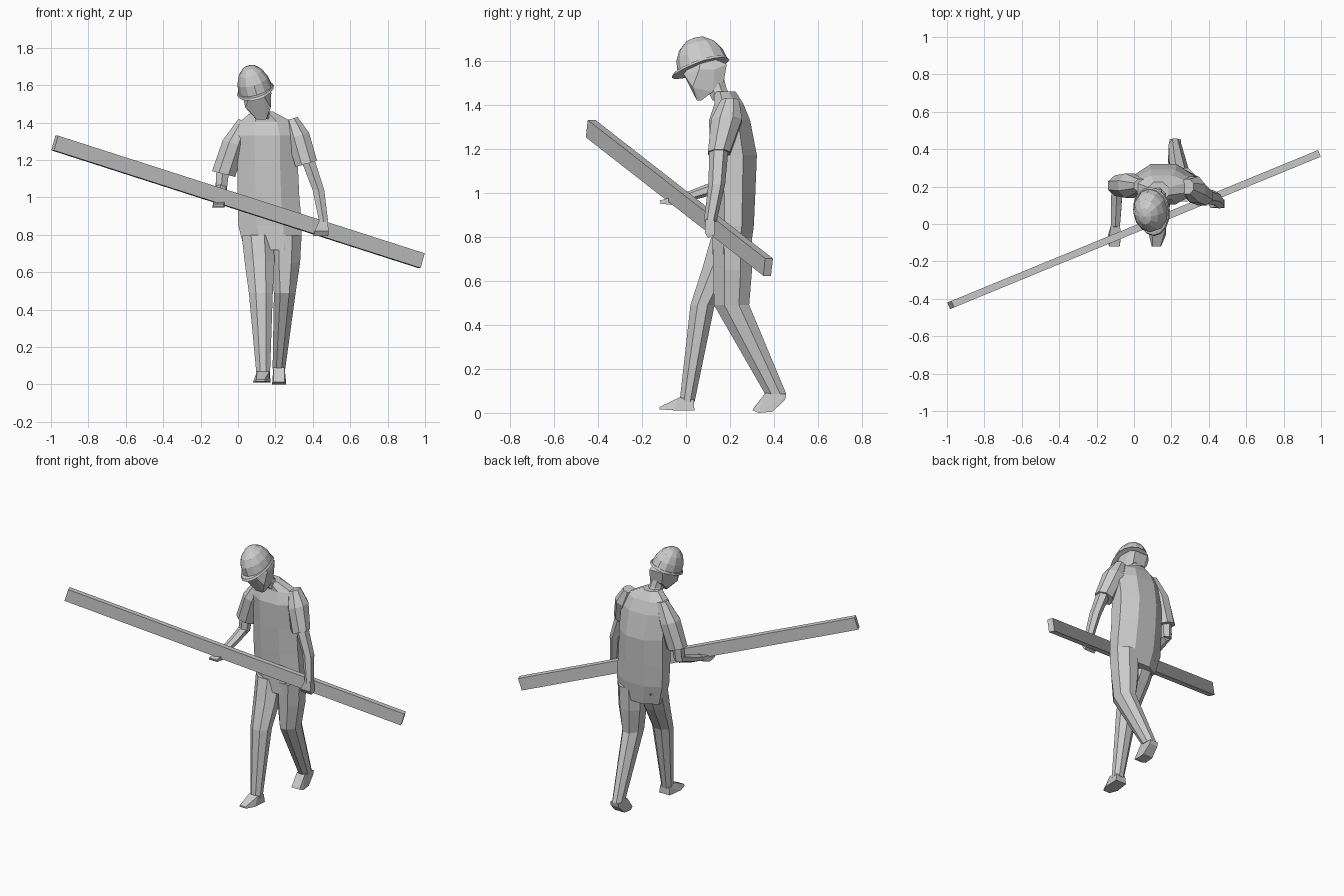
import bpy, bmesh, math
from mathutils import Vector, Matrix


def finish(name, bm):
    bmesh.ops.recalc_face_normals(bm, faces=bm.faces)
    me = bpy.data.meshes.new(name)
    bm.to_mesh(me)
    bm.free()
    ob = bpy.data.objects.new(name, me)
    bpy.context.collection.objects.link(ob)
    return ob


def tube(name, rings, u=(1, 0, 0), v=(0, 1, 0), n=8):
    """Loft n-sided rings given as (x, y, z, half width, half depth)."""
    bm = bmesh.new()
    u, v = Vector(u).normalized(), Vector(v).normalized()
    k = 1 / math.cos(math.pi / n)
    loops = []
    for x, y, z, a, b in rings:
        loops.append([bm.verts.new(Vector((x, y, z))
                      + u * a * k * math.cos((i + .5) * math.tau / n)
                      + v * b * k * math.sin((i + .5) * math.tau / n)) for i in range(n)])
    for p, q in zip(loops, loops[1:]):
        for i in range(n):
            j = (i + 1) % n
            bm.faces.new((p[i], p[j], q[j], q[i]))
    bm.faces.new(loops[0])
    bm.faces.new(loops[-1])
    return finish(name, bm)


def hull(name, spans):
    """Convex block from cross spans (x, half width, y, z)."""
    bm = bmesh.new()
    for x, w, y, z in spans:
        bm.verts.new((x - w, y, z))
        bm.verts.new((x + w, y, z))
    bmesh.ops.convex_hull(bm, input=bm.verts)
    return finish(name, bm)


# carried beam
a, b = Vector((-.98, -.433, 1.291)), Vector((.98, .373, .662))
bm = bmesh.new()
rot = (b - a).to_track_quat('X', 'Z').to_matrix().to_4x4()
bmesh.ops.create_cube(bm, size=1, matrix=Matrix.Translation((a + b) / 2) @ rot
                      @ Matrix.Diagonal(((b - a).length, .038, .082, 1)))
finish("beam", bm)

# shirt and neck
tube("torso", [(.185, .205, .72, .15, .085), (.172, .215, .85, .17, .093),
               (.162, .215, 1.0, .166, .1), (.158, .215, 1.17, .162, .107),
               (.155, .198, 1.33, .165, .093), (.15, .195, 1.405, .14, .065),
               (.13, .175, 1.46, .055, .05)])
tube("neck", [(.135, .17, 1.42, .05, .05), (.12, .14, 1.47, .043, .045),
              (.105, .115, 1.55, .045, .05)])

# trouser legs
tube("front_leg", [(.105, .2, .80, .085, .085), (.115, .15, .66, .08, .075),
                   (.122, .075, .49, .064, .055), (.135, .005, .05, .036, .034)])
tube("rear_leg", [(.255, .21, .80, .085, .09), (.252, .212, .65, .08, .088),
                  (.25, .207, .49, .058, .08), (.219, .408, .085, .034, .048)])

# shoes
hull("front_shoe", [(.135, .033, -.03, .07), (.135, .033, .036, .06), (.135, .04, .038, .01),
                    (.125, .045, -.06, .012), (.12, .025, -.12, .016), (.12, .022, -.12, .027)])
hull("rear_shoe", [(.219, .03, .36, .09), (.22, .03, .455, .085), (.22, .03, .45, .06),
                   (.22, .036, .393, .005), (.22, .038, .33, .0), (.22, .03, .302, .012),
                   (.22, .027, .31, .025)])

# sleeves
tube("right_sleeve", [(.035, .205, 1.41, .035, .035), (-.022, .205, 1.29, .062, .065),
                      (-.077, .205, 1.125, .064, .055)], u=(1, 0, -.25))
tube("left_sleeve", [(.285, .2, 1.42, .035, .04), (.322, .185, 1.33, .06, .07),
                     (.365, .15, 1.18, .06, .05)], u=(1, 0, .3))

# forearms
tube("right_upper_arm", [(-.08, .205, 1.16, .035, .035), (-.09, .195, 1.04, .03, .033)], n=6)
tube("right_forearm", [(-.09, .215, 1.06, .03, .034), (-.095, .09, 1.01, .028, .028),
                       (-.1, -.02, .975, .024, .02)], v=(0, .3, 1), n=6)
tube("left_forearm", [(.37, .15, 1.21, .037, .038), (.43, .14, 1.04, .031, .033),
                      (.458, .11, .87, .024, .025)], n=6)

# hands
hull("right_hand", [(-.1, .025, -.01, .99), (-.1, .025, -.01, .958), (-.105, .034, -.06, .945),
                    (-.105, .03, -.115, .95), (-.105, .028, -.12, .965), (-.1, .03, -.06, .98)])
hull("left_hand", [(.458, .022, .09, .88), (.458, .022, .13, .88), (.447, .037, .085, .82),
                   (.447, .037, .13, .81), (.442, .04, .1, .795)])

# head
hull("head", [(.125, .025, .05, 1.418), (.125, .03, .07, 1.42), (.115, .05, .12, 1.457),
              (.107, .068, .03, 1.48), (.105, .045, .172, 1.505), (.1, .04, -.012, 1.54),
              (.1, .078, .06, 1.56), (.1, .07, .13, 1.56), (.095, .05, .185, 1.585),
              (.09, .06, .07, 1.63)])

# helmet dome
M = (Matrix.Translation((.092, .075, 1.578)) @ Matrix.Rotation(-.28, 4, 'Y')
     @ Matrix.Rotation(.27, 4, 'X'))
bm = bmesh.new()
bmesh.ops.create_uvsphere(bm, u_segments=12, v_segments=8, radius=1)
bmesh.ops.bisect_plane(bm, geom=bm.verts[:] + bm.edges[:] + bm.faces[:], dist=1e-4,
                       plane_co=(0, 0, -.01), plane_no=(0, 0, 1), clear_inner=True)
bmesh.ops.holes_fill(bm, edges=[e for e in bm.edges if e.is_boundary])
bmesh.ops.transform(bm, verts=bm.verts, matrix=M @ Matrix.Diagonal((.092, .118, .136, 1)))
finish("helmet", bm)

# helmet brim with a longer peak at the front
bm = bmesh.new()
bmesh.ops.create_cone(bm, cap_ends=True, segments=16, radius1=1, radius2=.95, depth=.012)
for vert in bm.verts:
    x, y, z = vert.co
    front = max(0, -y)
    vert.co = (x * .102, y * .125 - .025 * front ** 2, z - .012 * front)
bmesh.ops.transform(bm, verts=bm.verts, matrix=M)
finish("helmet_brim", bm)
